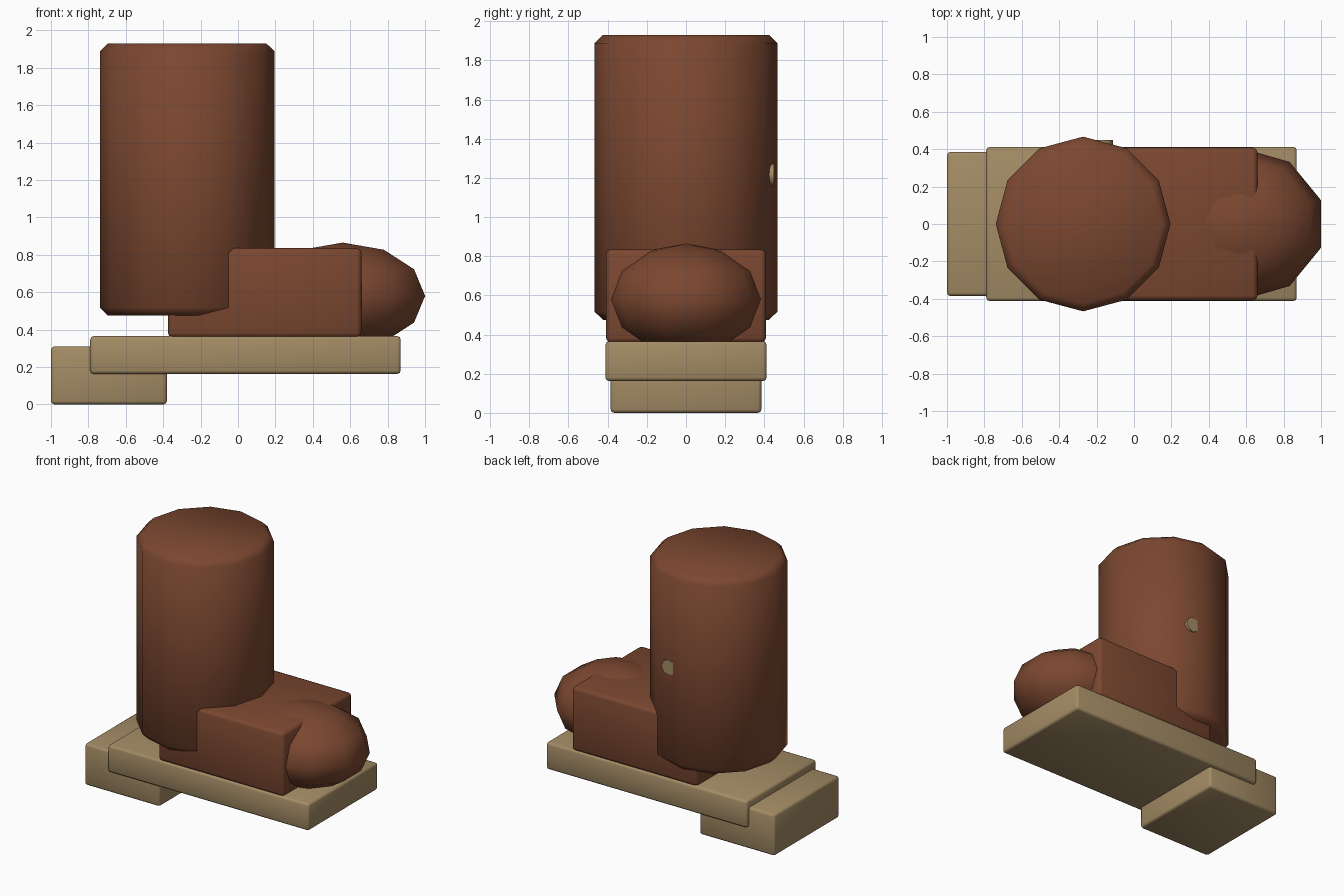
import bpy
import math

cube = bpy.data.objects.get("Cube")
if cube:
    bpy.data.objects.remove(cube, do_unlink=True)


def material(name, rgb):
    mat = bpy.data.materials.new(name)
    mat.use_nodes = True
    mat.diffuse_color = (*rgb, 1)
    mat.node_tree.nodes["Principled BSDF"].inputs["Base Color"].default_value = (*rgb, 1)
    return mat


BROWN = material("brown leather", (0.2, 0.064, 0.03))
TAN = material("tan sole", (0.37, 0.262, 0.13))


def finish(name, mat, bevel=0, segments=1):
    """Name the active object, colour it, round its edges and smooth it."""
    obj = bpy.context.object
    obj.name = name
    obj.data.materials.append(mat)
    bpy.ops.object.transform_apply(location=False, rotation=True, scale=True)
    if bevel:
        mod = obj.modifiers.new("Rounded edges", 'BEVEL')
        mod.width = bevel
        mod.segments = segments
        mod.limit_method = 'ANGLE'
        mod.angle_limit = math.radians(50)
    bpy.ops.object.shade_smooth()
    return obj


def box(name, mat, x, half_y, z, bevel):
    """Box from an x range, a half width and a z range."""
    bpy.ops.mesh.primitive_cube_add(size=1, location=(sum(x) / 2, 0, sum(z) / 2))
    bpy.context.object.scale = (x[1] - x[0], 2 * half_y, z[1] - z[0])
    return finish(name, mat, bevel, 2)


# Sole and heel
box("heel", TAN, (-1.0, -0.38), 0.385, (0.0, 0.31), 0.018)
box("sole", TAN, (-0.79, 0.87), 0.412, (0.163, 0.365), 0.018)

# Foot and rounded toe
box("foot", BROWN, (-0.375, 0.66), 0.408, (0.358, 0.835), 0.025)
bpy.ops.mesh.primitive_uv_sphere_add(segments=10, ring_count=6, radius=1,
                                     location=(0.56, 0, 0.58))
bpy.context.object.scale = (0.463, 0.41, 0.285)
finish("toe_cap", BROWN)

# Tall twelve-sided shaft
bpy.ops.mesh.primitive_cylinder_add(vertices=12, radius=0.467, depth=1.455,
                                    location=(-0.272, 0, 1.2025))
finish("shaft", BROWN, 0.042)

# Small button on the back of the shaft
bpy.ops.mesh.primitive_cylinder_add(vertices=8, radius=0.058, depth=0.06,
                                    location=(-0.17, 0.42, 1.215),
                                    rotation=(math.pi / 2, 0, 0))
finish("button", TAN)
bpy.ops.object.shade_smooth_by_angle(angle=math.radians(50))
